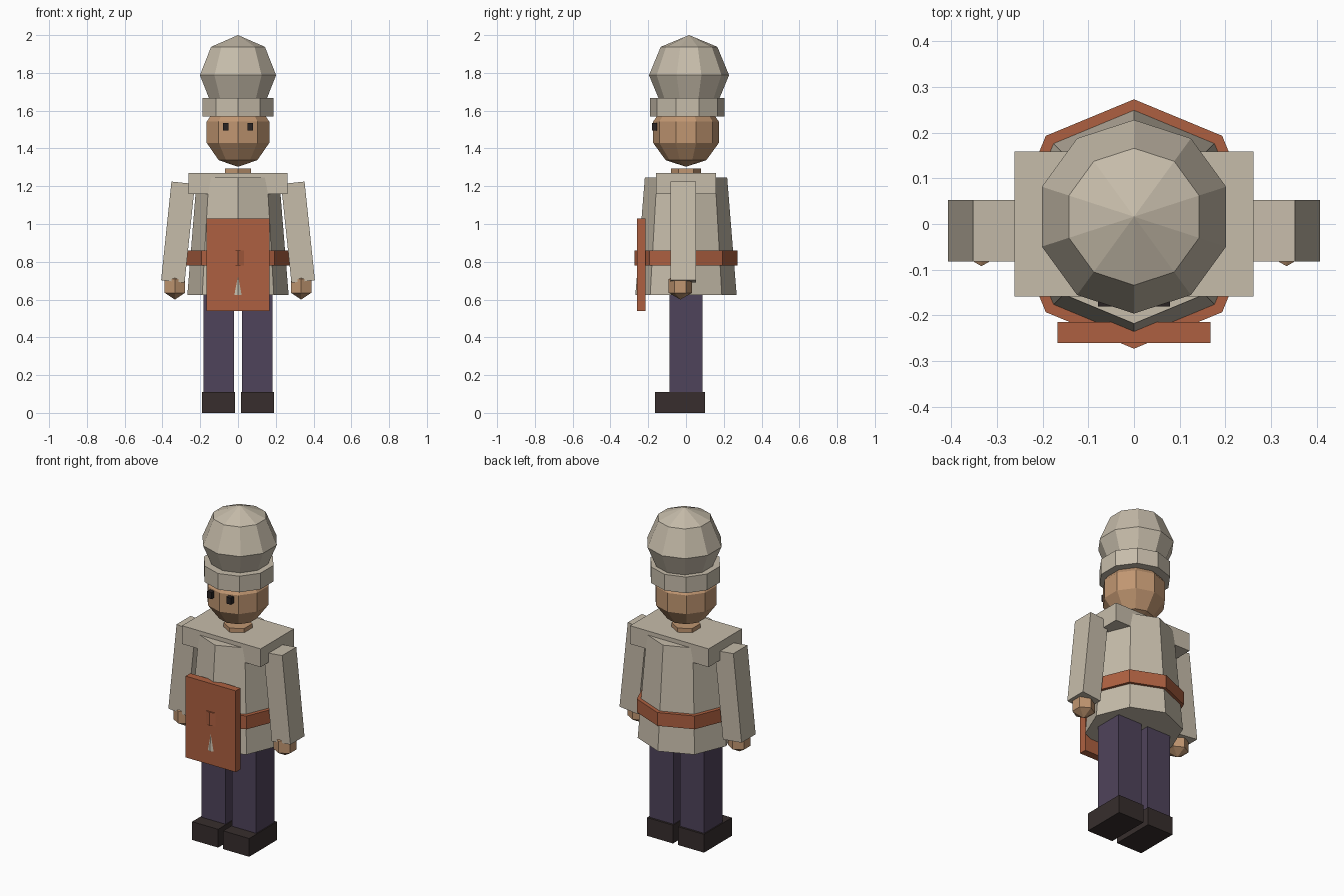
import bpy, bmesh, math
from mathutils import Matrix

if "Cube" in bpy.data.objects:
    bpy.data.objects.remove(bpy.data.objects["Cube"])


def material(name, rgb):
    m = bpy.data.materials.new(name)
    m.diffuse_color = (*rgb, 1)
    m.use_nodes = True
    m.node_tree.nodes["Principled BSDF"].inputs["Base Color"].default_value = m.diffuse_color
    return m


CREAM = material("cream_cloth", (0.565, 0.503, 0.402))
RUST = material("rust_leather", (0.42, 0.118, 0.052))
PLUM = material("plum_trousers", (0.078, 0.057, 0.104))
DARK = material("dark_shoe", (0.038, 0.027, 0.026))
BLACK = material("eye_black", (0.022, 0.016, 0.016))
SKIN = material("skin", (0.53, 0.305, 0.165))


def finish(name, bm, mat):
    bmesh.ops.recalc_face_normals(bm, faces=bm.faces)
    me = bpy.data.meshes.new(name)
    bm.to_mesh(me)
    bm.free()
    me.materials.append(mat)
    ob = bpy.data.objects.new(name, me)
    bpy.context.collection.objects.link(ob)
    return ob


def box(name, x, y, z, mat):
    """Box from (min, max) ranges."""
    bm = bmesh.new()
    bmesh.ops.create_cube(bm, size=1)
    for v in bm.verts:
        v.co = [lo + (c + 0.5) * (hi - lo) for c, (lo, hi) in zip(v.co, (x, y, z))]
    return finish(name, bm, mat)


def lathe(name, profile, sides, centre, mat):
    """Revolve (radius, z) points, one corner facing the front."""
    bm = bmesh.new()
    rings = []
    for r, z in profile:
        n = sides if r > 1e-4 else 1
        rings.append([bm.verts.new((centre[0] + r * math.sin(2 * math.pi * i / sides),
                                    centre[1] - r * math.cos(2 * math.pi * i / sides),
                                    centre[2] + z)) for i in range(n)])
    for a, b in zip(rings, rings[1:]):
        for i in range(sides):
            j = (i + 1) % sides
            quad = [a[i % len(a)], a[j % len(a)], b[j % len(b)], b[i % len(b)]]
            bm.faces.new(list(dict.fromkeys(quad)))
    for ring in (rings[0], rings[-1]):
        if len(ring) > 1:
            bm.faces.new(ring)
    return finish(name, bm, mat)


def ball(name, radius, sides, steps, centre, mat):
    """Low-poly sphere with the given number of vertical steps."""
    angles = [math.pi * k / steps for k in range(steps + 1)]
    profile = [(radius * math.sin(a), -radius * math.cos(a)) for a in angles]
    return lathe(name, profile, sides, centre, mat)


# Limbs and eyes, both sides
for side, s in (("left", -1), ("right", 1)):
    def span(a, b):
        return tuple(sorted((s * a, s * b)))
    box(side + "_shoe", span(0.017, 0.19), (-0.165, 0.10), (0, 0.11), DARK)
    box(side + "_leg", span(0.022, 0.183), (-0.088, 0.088), (0.10, 0.70), PLUM)
    sleeve = box(side + "_sleeve", (-0.0625, 0.0625), (-0.067, 0.067), (-0.2625, 0.2625), CREAM)
    sleeve.data.transform(Matrix.Translation((s * 0.3175, -0.015, 0.957))
                          @ Matrix.Rotation(math.radians(-6 * s), 4, "Y"))
    ball(side + "_hand", 0.072, 6, 3, (s * 0.334, -0.03, 0.672), SKIN)
    box(side + "_eye", span(0.049, 0.079), (-0.181, -0.153), (1.495, 1.535), BLACK)

# Tunic, shoulders, belt and apron
lathe("tunic", [(0.268, 0.625), (0.218, 1.245)], 8, (0, 0, 0), CREAM)
box("shoulders", (-0.262, 0.262), (-0.159, 0.159), (1.16, 1.27), CREAM)
lathe("belt", [(0.273, 0.78), (0.273, 0.86)], 8, (0, 0, 0), RUST)
box("apron", (-0.167, 0.167), (-0.26, -0.215), (0.54, 1.03), RUST)

# Neck and head
lathe("neck", [(0.079, 1.2), (0.079, 1.295)], 6, (0, 0, 0), SKIN)
ball("head", 0.183, 10, 5, (0, 0, 1.486), SKIN)

# Hat
lathe("hat_band", [(0.198, 1.57), (0.198, 1.667)], 10, (0, 0.007, 0), CREAM)
ball("hat_puff", 0.212, 10, 4, (0, 0.016, 1.788), CREAM)
